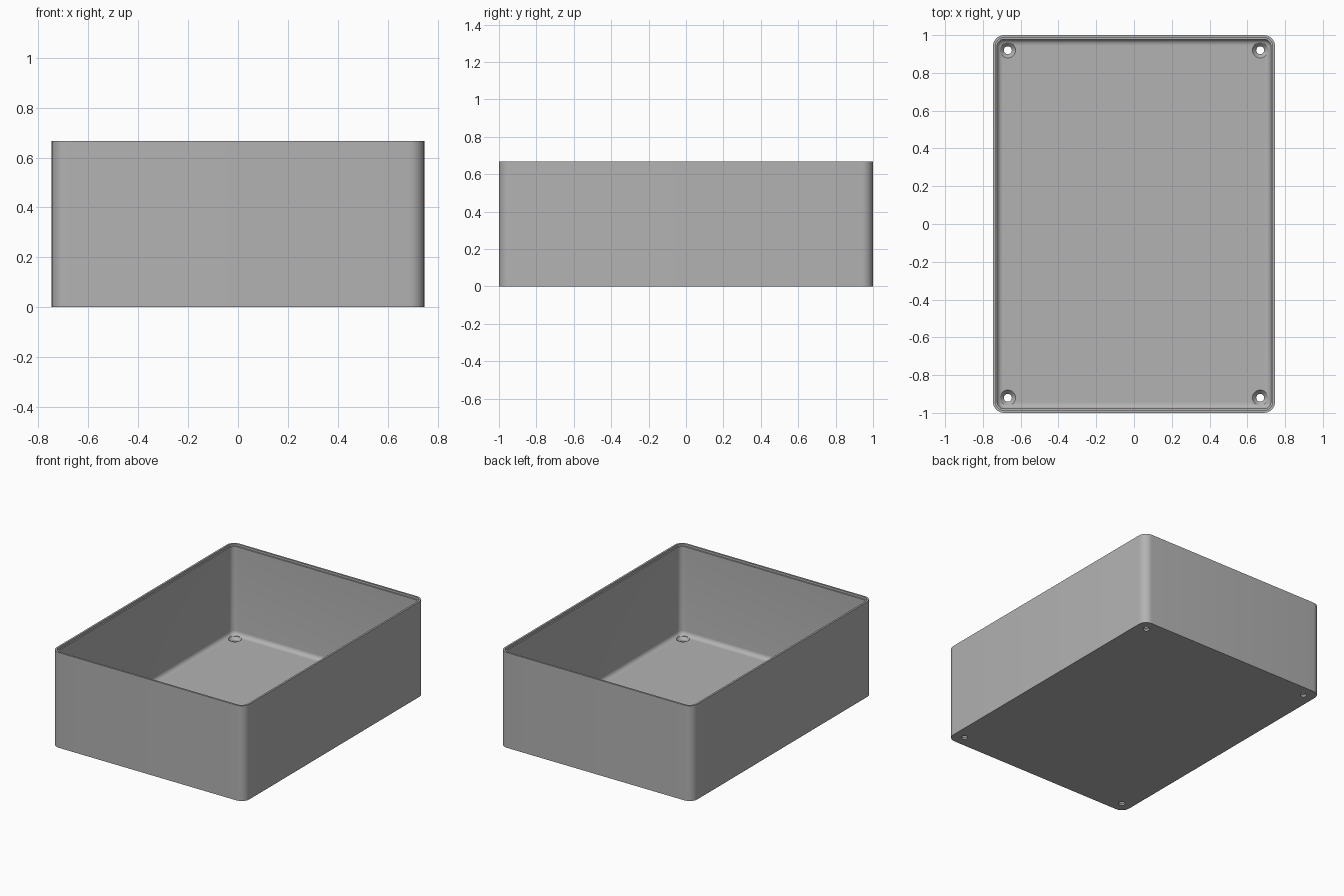
import bpy
import bmesh
from math import sin, cos, pi, radians

if "Cube" in bpy.data.objects:
    bpy.data.objects.remove(bpy.data.objects["Cube"], do_unlink=True)

HX, HY, H = 0.747, 1.0, 0.667      # half width, half depth, height
CORNER, WALL, LIP = 0.06, 0.022, 0.013
FLOOR, FILLET, STEP = 0.034, 0.03, 0.015
HOLE_X, HOLE_Y = 0.668, 0.92

grey = bpy.data.materials.new("plain grey")
grey.use_nodes = True
colour = (0.45, 0.45, 0.45, 1)
grey.diffuse_color = colour
grey.node_tree.nodes["Principled BSDF"].inputs["Base Color"].default_value = colour


def rounded_ring(bm, inset, z, steps=8):
    """Rounded rectangle of vertices, inset from the outer wall."""
    r = CORNER - inset
    cx, cy = HX - CORNER, HY - CORNER
    ring = []
    for q, (sx, sy) in enumerate([(1, 1), (-1, 1), (-1, -1), (1, -1)]):
        for i in range(steps + 1):
            a = (q + i / steps) * pi / 2
            ring.append(bm.verts.new((sx * cx + r * cos(a), sy * cy + r * sin(a), z)))
    return ring


def add_object(name, bm):
    bmesh.ops.recalc_face_normals(bm, faces=bm.faces[:])
    mesh = bpy.data.meshes.new(name)
    bm.to_mesh(mesh)
    bm.free()
    mesh.materials.append(grey)
    obj = bpy.data.objects.new(name, mesh)
    bpy.context.collection.objects.link(obj)
    return obj


# Open tray: outer wall, stepped rim, inner wall and filleted floor in one loft
profile = [(0, 0), (0, H), (LIP, H), (LIP, H - STEP), (WALL, H - STEP)]
for i in range(7):
    a = i / 6 * pi / 2
    profile.append((WALL + FILLET * (1 - cos(a)), FLOOR + FILLET * (1 - sin(a))))
bm = bmesh.new()
rings = [rounded_ring(bm, inset, z) for inset, z in profile]
for low, high in zip(rings, rings[1:]):
    for i in range(len(low)):
        j = (i + 1) % len(low)
        bm.faces.new((low[i], low[j], high[j], high[i]))
bm.faces.new(rings[0])
bm.faces.new(rings[-1])
tray = add_object("tray", bm)

# Countersunk screw holes through the four floor corners
SIDES = 32
bore = [(0.021, -0.05), (0.021, 0.012), (0.041, FLOOR), (0.041, 0.08)]
bm = bmesh.new()
for sx in (-1, 1):
    for sy in (-1, 1):
        loops = [[bm.verts.new((sx * HOLE_X + r * cos(2 * pi * i / SIDES),
                                sy * HOLE_Y + r * sin(2 * pi * i / SIDES), z))
                  for i in range(SIDES)] for r, z in bore]
        for low, high in zip(loops, loops[1:]):
            for i in range(SIDES):
                j = (i + 1) % SIDES
                bm.faces.new((low[i], low[j], high[j], high[i]))
        bm.faces.new(loops[0])
        bm.faces.new(loops[-1])
cutter = add_object("screw_hole_cutter", bm)
cutter.hide_render = True

cut = tray.modifiers.new("screw holes", "BOOLEAN")
cut.operation = "DIFFERENCE"
cut.solver = "EXACT"
cut.object = cutter
bpy.ops.object.select_all(action="DESELECT")
bpy.context.view_layer.objects.active = tray
tray.select_set(True)
bpy.ops.object.modifier_apply(modifier=cut.name)
bpy.data.objects.remove(cutter, do_unlink=True)

bpy.ops.object.shade_smooth_by_angle(angle=radians(30))
